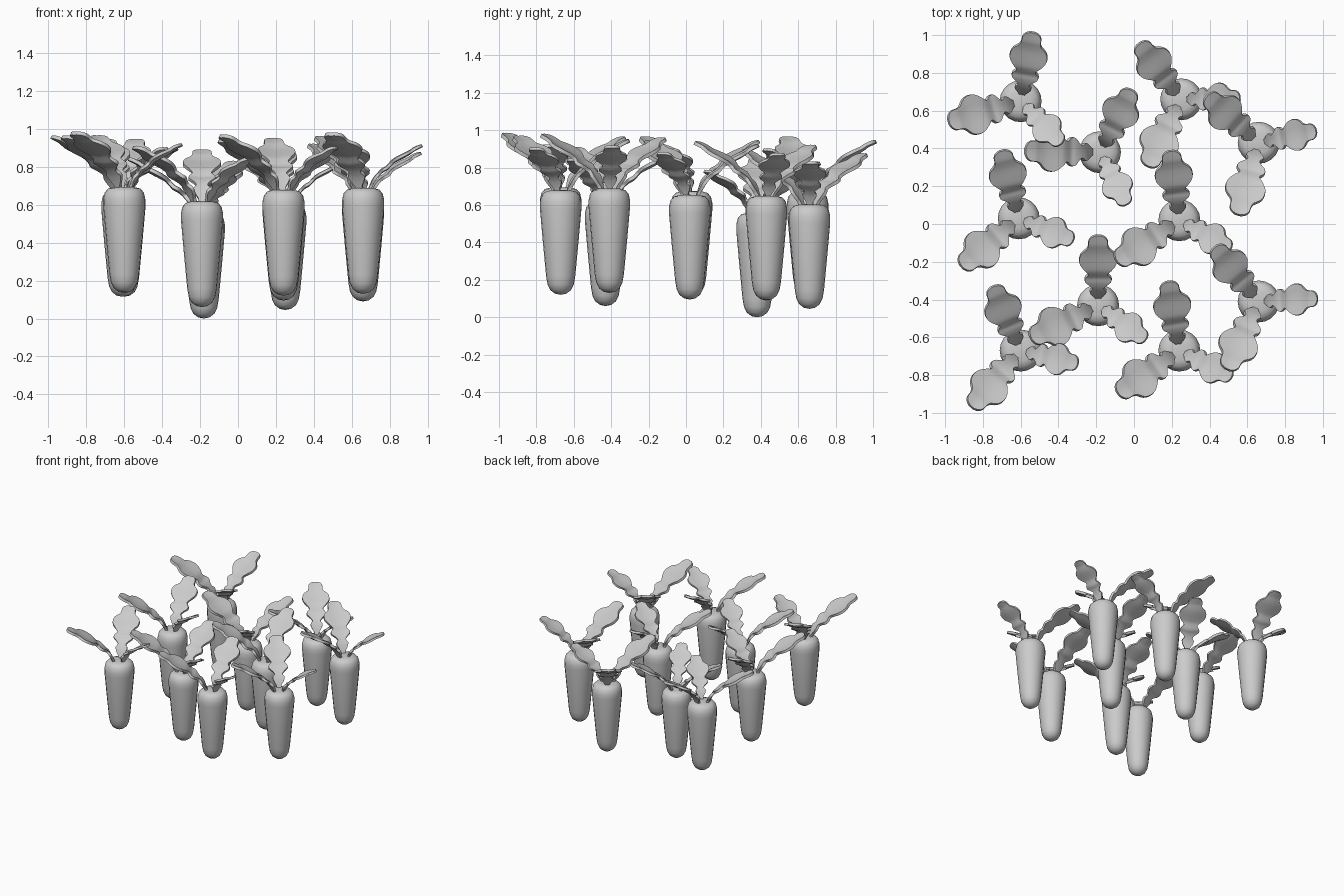
import bpy, bmesh, math
from mathutils import Vector, Matrix

if "Cube" in bpy.data.objects:
    bpy.data.objects.remove(bpy.data.objects["Cube"])

# The whole model is one plain grey
grey = bpy.data.materials.new("plain grey")
grey.diffuse_color = (0.6, 0.6, 0.6, 1)
grey.use_nodes = True
grey.node_tree.nodes["Principled BSDF"].inputs["Base Color"].default_value = grey.diffuse_color

HEIGHT = 0.56

# Root outline: radius, height
ROOT = [(0, 0), (0.03, 0.006), (0.055, 0.025), (0.07, 0.055), (0.078, 0.1),
        (0.096, 0.29), (0.111, 0.46), (0.111, 0.495), (0.103, 0.53),
        (0.085, 0.55), (0.055, 0.558), (0, HEIGHT)]

# Leaf stations: distance out, height above crown, half width
LEAF = [(0.025, -0.025, 0.016), (0.04, 0.01, 0.018), (0.052, 0.035, 0.034),
        (0.068, 0.062, 0.044), (0.085, 0.083, 0.03), (0.1, 0.098, 0.042),
        (0.12, 0.113, 0.068), (0.142, 0.125, 0.068), (0.16, 0.145, 0.05),
        (0.18, 0.165, 0.07), (0.21, 0.182, 0.094), (0.24, 0.197, 0.099),
        (0.27, 0.213, 0.088), (0.295, 0.23, 0.058), (0.315, 0.245, 0.051),
        (0.338, 0.257, 0.049), (0.357, 0.266, 0.035), (0.367, 0.271, 0.012)]

# x, y, bottom height, turn in degrees
CARROTS = [(-0.6, 0.65, 0.115, -10), (0.25, 0.66, 0.045, 37),
           (-0.18, 0.38, 0.0, -27), (0.66, 0.43, 0.09, 48),
           (-0.61, 0.03, 0.115, 14), (0.24, 0.02, 0.095, 7),
           (-0.19, -0.43, 0.06, 0), (0.66, -0.41, 0.13, 39),
           (-0.6, -0.67, 0.135, 23), (0.24, -0.67, 0.12, 9)]

# Three leaves per carrot: direction in degrees, size
LEAVES = [(90, 1.0), (206, 1.07), (-36, 0.84)]


def smooth_path(points, steps):
    """Catmull-Rom curve through the points."""
    p = [Vector(q) for q in points]
    p = [2 * p[0] - p[1]] + p + [2 * p[-1] - p[-2]]
    out = []
    for i in range(1, len(p) - 2):
        a, b, c, d = p[i - 1:i + 3]
        for k in range(steps):
            t = k / steps
            out.append(0.5 * (2 * b + (c - a) * t + (2 * a - 5 * b + 4 * c - d) * t * t
                              + (3 * b - a - 3 * c + d) * t ** 3))
    return out + [p[-2]]


def finish(bm, name):
    bmesh.ops.recalc_face_normals(bm, faces=bm.faces)
    for f in bm.faces:
        f.smooth = True
    mesh = bpy.data.meshes.new(name)
    bm.to_mesh(mesh)
    bm.free()
    mesh.materials.append(grey)
    return mesh


def root_mesh():
    bm = bmesh.new()
    vs = [bm.verts.new((r, 0, z)) for r, z in ROOT]
    es = [bm.edges.new(e) for e in zip(vs, vs[1:])]
    bmesh.ops.spin(bm, geom=vs + es, cent=(0, 0, 0), axis=(0, 0, 1),
                   angle=math.tau, steps=20)
    bmesh.ops.remove_doubles(bm, verts=bm.verts, dist=0.0005)
    return finish(bm, "carrot_root")


def leaf_mesh():
    bm = bmesh.new()
    across = (-1, -0.5, 0, 0.5, 1)
    rows = []
    for r, z, w in smooth_path(LEAF, 3):
        rows.append([bm.verts.new((r, a * w, z + 0.12 * abs(a) * w)) for a in across])
    for p, q in zip(rows, rows[1:]):
        for i in range(4):
            bm.faces.new((p[i], q[i], q[i + 1], p[i + 1]))
    # thickness
    bmesh.ops.recalc_face_normals(bm, faces=bm.faces)
    bmesh.ops.solidify(bm, geom=bm.faces[:], thickness=0.018)
    mesh = finish(bm, "carrot_leaf")
    mesh.set_sharp_from_angle(angle=math.radians(50))
    return mesh


def place(mesh, name, matrix):
    ob = bpy.data.objects.new(name, mesh)
    bpy.context.collection.objects.link(ob)
    ob.matrix_world = matrix


root, leaf = root_mesh(), leaf_mesh()
for n, (x, y, z, turn) in enumerate(CARROTS, 1):
    base = Matrix.Translation((x, y, z))
    place(root, f"carrot_root_{n}", base)
    for k, (angle, size) in enumerate(LEAVES, 1):
        m = (base @ Matrix.Translation((0, 0, HEIGHT))
             @ Matrix.Rotation(math.radians(angle + turn), 4, 'Z')
             @ Matrix.Scale(size, 4))
        place(leaf, f"carrot_leaf_{n}_{k}", m)
